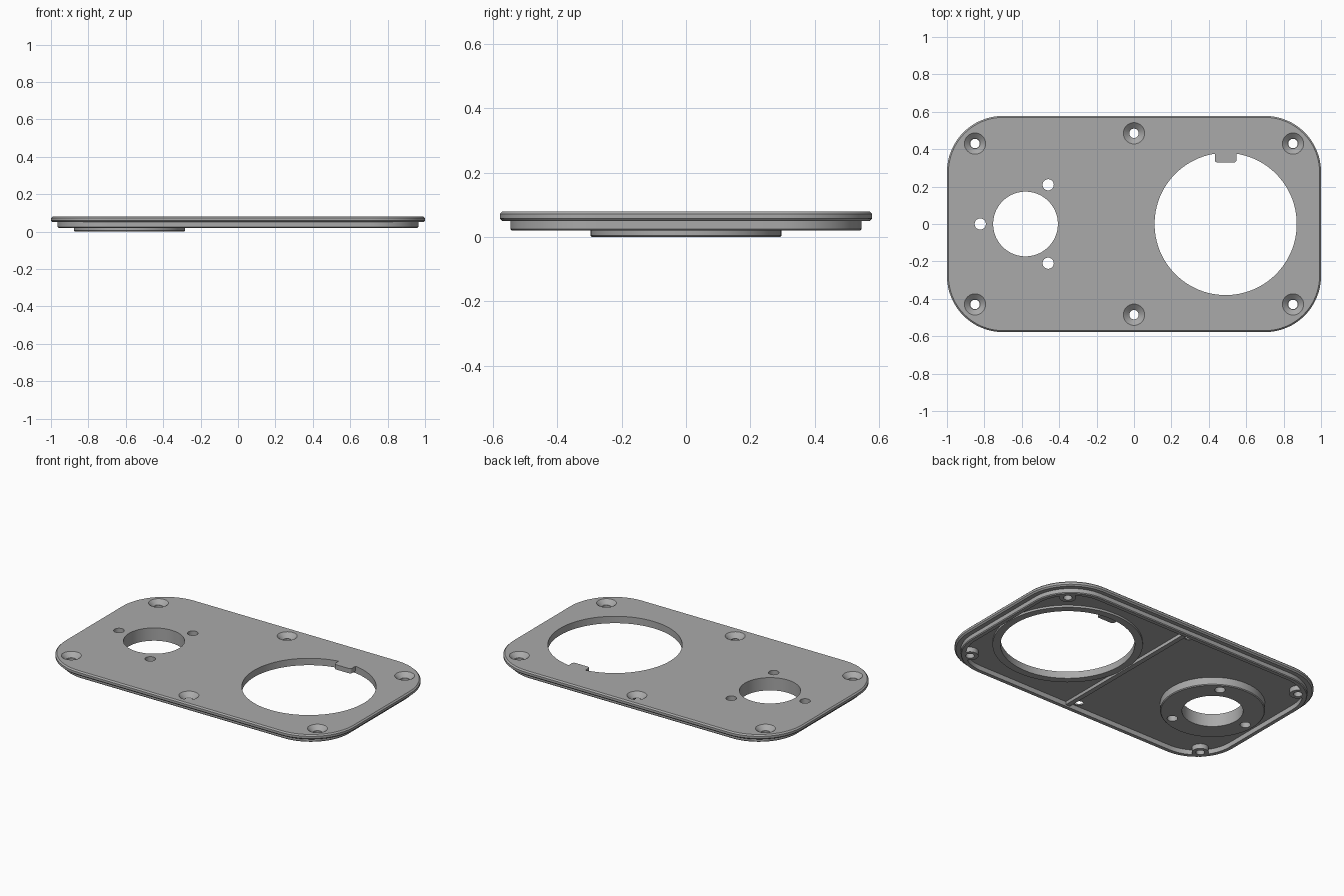
import bpy, bmesh
from math import cos, sin, pi

cube = bpy.data.objects.get("Cube")
if cube:
    bpy.data.objects.remove(cube, do_unlink=True)

grey = bpy.data.materials.new("satin grey")
grey.use_nodes = True
GREY = (0.4, 0.4, 0.4, 1)
grey.diffuse_color = GREY
grey.node_tree.nodes["Principled BSDF"].inputs["Base Color"].default_value = GREY


def circle(x, y, r, z, n=96):
    return [(x + r * cos(2 * pi * i / n), y + r * sin(2 * pi * i / n), z) for i in range(n)]


def rounded(hx, hy, r, z, x=0, y=0, n=16):
    pts = []
    for k, (sx, sy) in enumerate([(1, 1), (-1, 1), (-1, -1), (1, -1)]):
        for i in range(n + 1):
            a = pi / 2 * (k + i / n)
            pts.append((x + sx * (hx - r) + r * cos(a), y + sy * (hy - r) + r * sin(a), z))
    return pts


def solid(name, *loops):
    """Closed solid lofted upward through matching outlines."""
    bm = bmesh.new()
    rings = [[bm.verts.new(p) for p in loop] for loop in loops]
    n = len(rings[0])
    for low, high in zip(rings, rings[1:]):
        for i in range(n):
            j = (i + 1) % n
            bm.faces.new((low[i], low[j], high[j], high[i]))
    bm.faces.new(rings[0][::-1])
    bm.faces.new(rings[-1])
    mesh = bpy.data.meshes.new(name)
    bm.to_mesh(mesh)
    bm.free()
    mesh.materials.append(grey)
    ob = bpy.data.objects.new(name, mesh)
    bpy.context.collection.objects.link(ob)
    return ob


def drill(x, y, r, low=-0.1, high=0.2, n=96):
    return solid("drill", circle(x, y, r, low, n), circle(x, y, r, high, n))


def cut(ob, cutters):
    """Subtract each cutter, bake the result and discard the cutters."""
    for c in cutters:
        m = ob.modifiers.new("cut", "BOOLEAN")
        m.operation, m.solver, m.object = "DIFFERENCE", "EXACT", c
    bpy.context.view_layer.update()
    baked = bpy.data.meshes.new_from_object(ob.evaluated_get(bpy.context.evaluated_depsgraph_get()))
    ob.modifiers.clear()
    ob.data = baked
    for c in cutters:
        bpy.data.objects.remove(c, do_unlink=True)
    return ob


TOP, FLOOR, RIM = 0.08, 0.05, 0.02
BIG_X, BIG_R = 0.49, 0.38
SMALL_X, SMALL_R = -0.58, 0.173
corners = [(sx * 0.85, sy * 0.43) for sx in (-1, 1) for sy in (-1, 1)]
screws = corners + [(0, 0.485), (0, -0.485)]
bolts = [(SMALL_X + 0.242 * cos(a), 0.242 * sin(a)) for a in (pi / 3, pi, -pi / 3)]


def port_drills():
    return [drill(SMALL_X, 0, SMALL_R)] + [drill(x, y, 0.03, n=32) for x, y in bolts]


def screw_drills(points):
    return [drill(x, y, 0.025, n=32) for x, y in points]


# Top plate with eased edges, countersinks and a keyed round opening
HY, E = 0.578, 0.008
plate = solid("top_plate",
              rounded(1 - E, HY - E, 0.292, FLOOR), rounded(1, HY, 0.3, FLOOR + E),
              rounded(1, HY, 0.3, TOP - E), rounded(1 - E, HY - E, 0.292, TOP))
opening = cut(drill(BIG_X, 0, BIG_R, n=128),
              [solid("key", rounded(0.058, 0.045, 0.014, -0.2, BIG_X, 0.374),
                     rounded(0.058, 0.045, 0.014, 0.3, BIG_X, 0.374))])
sinks = [solid("sink", circle(x, y, 0.025, 0.052, 32), circle(x, y, 0.057, TOP, 32),
               circle(x, y, 0.057, 0.1, 32)) for x, y in screws]
cut(plate, [opening] + port_drills() + screw_drills(screws) + sinks)

# Lower rim wall, hollow inside
rim = solid("lower_rim",
            rounded(0.96, 0.54, 0.262, RIM), rounded(0.965, 0.545, 0.267, RIM + 0.005),
            rounded(0.965, 0.545, 0.267, FLOOR + 0.005))
cut(rim, [solid("hollow", rounded(0.937, 0.517, 0.239, -0.1), rounded(0.937, 0.517, 0.239, 0.2))]
    + screw_drills(corners))

# Screw bosses in the corners
bosses = []
for i, (x, y) in enumerate(corners):
    boss = solid(f"screw_boss_{i + 1}", circle(x, y, 0.048, RIM, 32), circle(x, y, 0.048, FLOOR + 0.004, 32))
    bosses.append(cut(boss, screw_drills([(x, y)])))

# Raised collar under the large opening
collar = solid("opening_collar", circle(BIG_X, 0, 0.425, 0.037, 128), circle(BIG_X, 0, 0.425, FLOOR + 0.002, 128))
cut(collar, [drill(BIG_X, 0, BIG_R, n=128)])

# Thick mounting disc under the small opening
disc = solid("mounting_disc", circle(SMALL_X, 0, 0.292, 0), circle(SMALL_X, 0, 0.297, 0.005),
             circle(SMALL_X, 0, 0.297, FLOOR + 0.003))
cut(disc, port_drills())

# Cross rib stiffening the middle
rib = solid("cross_rib", rounded(0.015, 0.53, 0.002, 0.03, 0.055, n=2),
            rounded(0.015, 0.53, 0.002, FLOOR + 0.003, 0.055, n=2))

for ob in [plate, rim, collar, disc, rib] + bosses:
    bpy.ops.object.select_all(action="DESELECT")
    ob.select_set(True)
    bpy.context.view_layer.objects.active = ob
    bpy.ops.object.shade_smooth_by_angle(angle=pi / 6)
